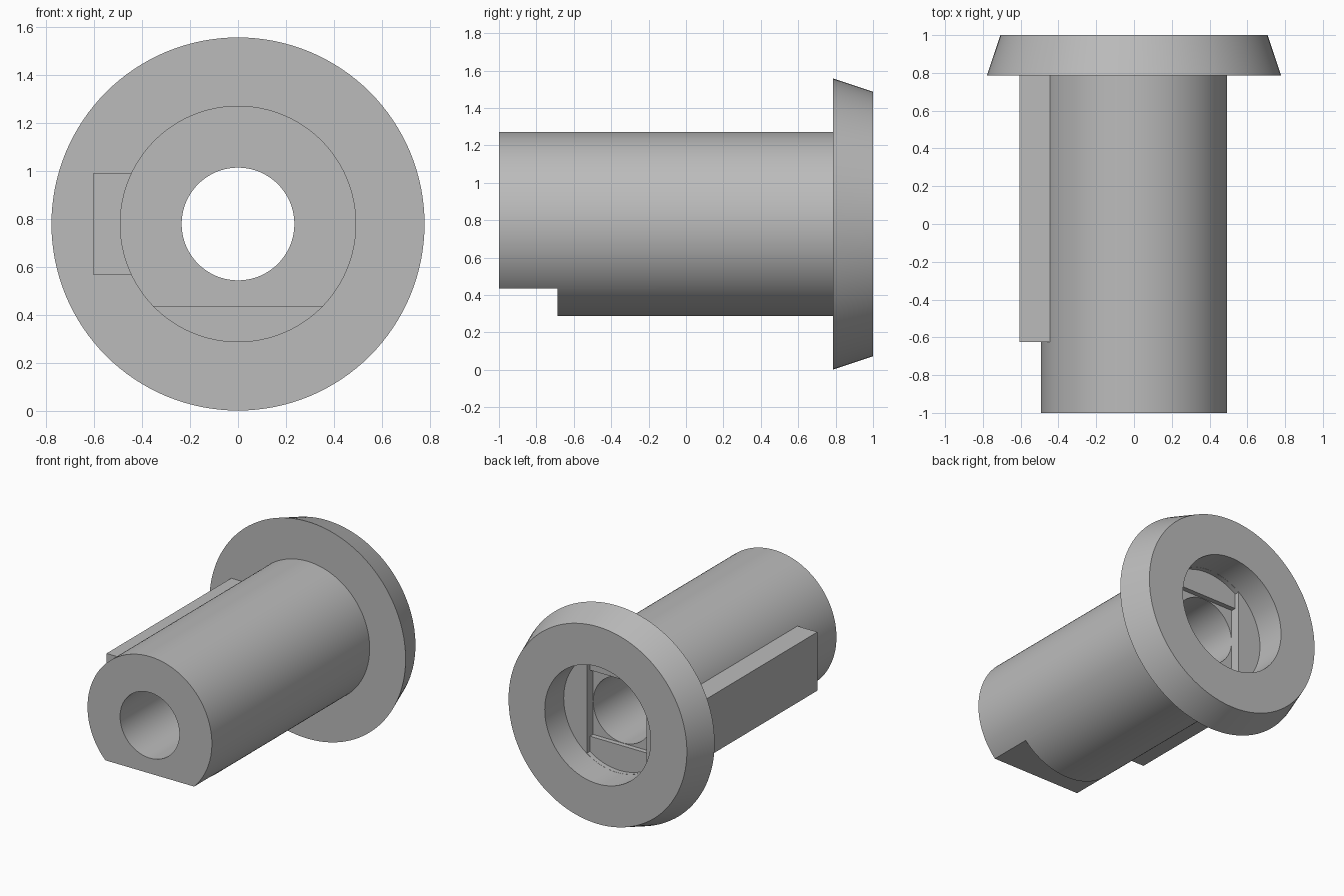
import bpy, bmesh, math

if "Cube" in bpy.data.objects:
    bpy.data.objects.remove(bpy.data.objects["Cube"])

AXIS = 0.78      # height of the bushing axis
SEGS = 128

grey = bpy.data.materials.new("plain_grey")
grey.diffuse_color = (0.5, 0.5, 0.5, 1)
grey.use_nodes = True
grey.node_tree.nodes["Principled BSDF"].inputs["Base Color"].default_value = grey.diffuse_color


def finish(name, bm):
    bmesh.ops.recalc_face_normals(bm, faces=bm.faces)
    me = bpy.data.meshes.new(name)
    bm.to_mesh(me)
    bm.free()
    me.materials.append(grey)
    ob = bpy.data.objects.new(name, me)
    bpy.context.collection.objects.link(ob)
    return ob


def lathe(name, profile):
    """Closed (radius, y) profile turned around the y axis."""
    bm = bmesh.new()
    rings = []
    for i in range(SEGS):
        a = 2 * math.pi * i / SEGS
        rings.append([bm.verts.new((r * math.cos(a), y, AXIS + r * math.sin(a)))
                      for r, y in profile])
    n = len(profile)
    for i in range(SEGS):
        p, q = rings[i], rings[(i + 1) % SEGS]
        for j in range(n):
            k = (j + 1) % n
            bm.faces.new((p[j], p[k], q[k], q[j]))
    return finish(name, bm)


def prism(name, outline, y0, y1):
    """(x, z from axis) outline extruded along y."""
    bm = bmesh.new()
    ends = [[bm.verts.new((x, y, AXIS + z)) for x, z in outline] for y in (y0, y1)]
    n = len(outline)
    for e in ends:
        bm.faces.new(e)
    for j in range(n):
        k = (j + 1) % n
        bm.faces.new((ends[0][j], ends[0][k], ends[1][k], ends[1][j]))
    return finish(name, bm)


def rect(x0, x1, z0, z1):
    return [(x0, z0), (x1, z0), (x1, z1), (x0, z1)]


def cut(target, cutter):
    m = target.modifiers.new("cut", 'BOOLEAN')
    m.operation, m.solver, m.object = 'DIFFERENCE', 'EXACT', cutter
    bpy.context.view_layer.objects.active = target
    bpy.ops.object.modifier_apply(modifier=m.name)
    bpy.data.objects.remove(cutter)


# Shaft, tapered flange, through bore and counterbore in one turned body
body = lathe("flanged_sleeve", [
    (0.235, -1), (0.493, -1), (0.493, 0.787), (0.778, 0.787),
    (0.707, 1), (0.42, 1), (0.42, 0.785), (0.235, 0.785)])

# Flat under the front end of the shaft
cut(body, prism("flat_cutter", rect(-0.7, 0.7, -0.8, -0.345), -1.2, -0.687))

# Shallow round-ended slot in the counterbore floor
half, rad = 0.237, 0.419
a0 = math.acos(half / rad)
arc = [a0 + (math.pi - 2 * a0) * i / 24 for i in range(25)]
slot = [(rad * math.cos(a), rad * math.sin(a)) for a in arc]
slot += [(-x, -z) for x, z in slot]
cut(body, prism("slot_cutter", slot, 0.75, 0.9))

# Square recess around the bore
cut(body, prism("square_cutter", rect(-half, half, -half, half), 0.715, 0.9))

# Key along the side of the shaft
prism("side_key", rect(-0.605, -0.44, -0.21, 0.21), -0.625, 0.79)

# Smooth round surfaces, sharp edges
bpy.ops.object.select_all(action='DESELECT')
body.select_set(True)
bpy.context.view_layer.objects.active = body
bpy.ops.object.shade_smooth_by_angle(angle=math.radians(15))
